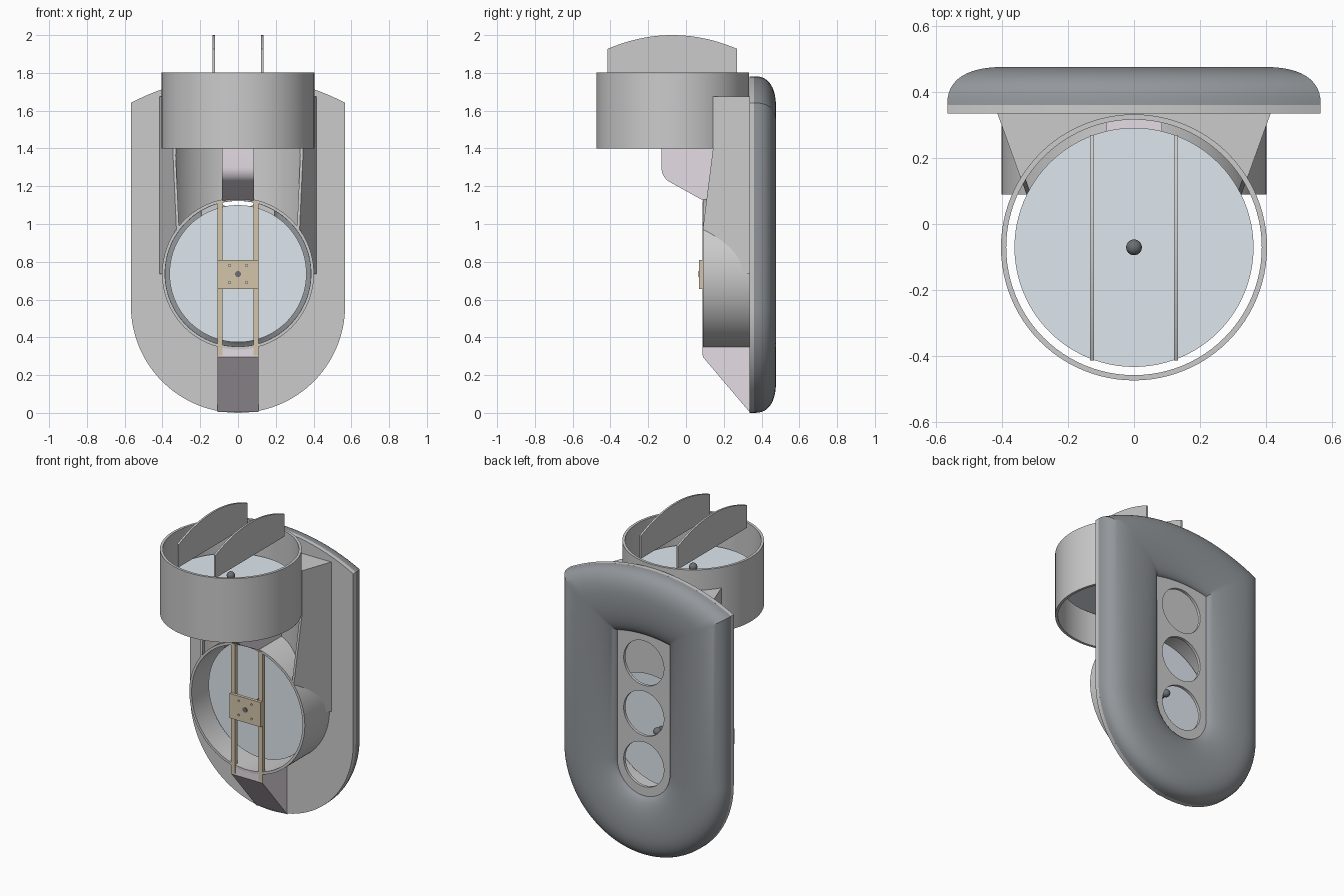
import bpy, bmesh, math
from mathutils import Matrix, Vector

if "Cube" in bpy.data.objects:
    bpy.data.objects.remove(bpy.data.objects["Cube"])


def material(name, rgb):
    m = bpy.data.materials.new(name)
    m.diffuse_color = (*rgb, 1)
    m.use_nodes = True
    m.node_tree.nodes["Principled BSDF"].inputs["Base Color"].default_value = m.diffuse_color
    return m


PAD = material("pad_grey", (0.29, 0.31, 0.33))
BLUE = material("pale_blue", (0.73, 0.80, 0.86))
PINK = material("pale_mauve", (0.78, 0.72, 0.78))
TAN = material("tan", (0.66, 0.56, 0.40))
DARK = material("dark", (0.15, 0.16, 0.17))


def finish(name, bm, mat=None, smooth=True):
    bmesh.ops.recalc_face_normals(bm, faces=bm.faces)
    me = bpy.data.meshes.new(name)
    bm.to_mesh(me)
    bm.free()
    ob = bpy.data.objects.new(name, me)
    bpy.context.collection.objects.link(ob)
    if mat:
        me.materials.append(mat)
    if smooth:
        shade(ob)
    return ob


def shade(ob):
    bpy.ops.object.select_all(action='DESELECT')
    ob.select_set(True)
    bpy.context.view_layer.objects.active = ob
    bpy.ops.object.shade_smooth_by_angle(angle=math.radians(30))


def loft(name, rings, mat=None, caps=True, closed=False):
    """Join equal-length point rings with quads."""
    bm = bmesh.new()
    vs = [[bm.verts.new(p) for p in r] for r in rings]
    n = len(vs[0])
    pairs = list(zip(vs, vs[1:])) + ([(vs[-1], vs[0])] if closed else [])
    for a, b in pairs:
        for i in range(n):
            j = (i + 1) % n
            bm.faces.new((a[i], a[j], b[j], b[i]))
    if caps and not closed:
        bm.faces.new(vs[0])
        bm.faces.new(vs[-1])
    return finish(name, bm, mat)


def box(name, x, y, z, mat=None):
    rings = [[(x[0], y[0], k), (x[1], y[0], k), (x[1], y[1], k), (x[0], y[1], k)] for k in z]
    return loft(name, rings, mat)


def circle(r, c, axis, t, n=96):
    """Circle around a z axis (c = x, y) or a y axis (c = x, z) at station t."""
    pts = []
    for i in range(n):
        a = 2 * math.pi * i / n
        u, v = c[0] + r * math.cos(a), c[1] + r * math.sin(a)
        pts.append((u, v, t) if axis == 'z' else (u, t, v))
    return pts


def cyl(name, r, c, axis, t0, t1, mat=None, n=96):
    return loft(name, [circle(r, c, axis, t, n) for t in (t0, t1)], mat)


def tube(name, ro, ri, c, axis, t0, t1):
    return loft(name, [circle(r, c, axis, t) for r, t in
                       ((ro, t0), (ro, t1), (ri, t1), (ri, t0))], closed=True)


def side_prism(name, x0, x1, prof, mat=None):
    return loft(name, [[(x, y, z) for y, z in prof] for x in (x0, x1)], mat)


def ball(name, r, pos, mat):
    bm = bmesh.new()
    bmesh.ops.create_uvsphere(bm, u_segments=24, v_segments=12, radius=r,
                              matrix=Matrix.Translation(Vector(pos)))
    return finish(name, bm, mat)


def cut(ob, cutters):
    for c in cutters:
        c.hide_render = True
        m = ob.modifiers.new("cut", 'BOOLEAN')
        m.operation, m.solver, m.object = 'DIFFERENCE', 'EXACT', c
        bpy.context.view_layer.objects.active = ob
        bpy.ops.object.modifier_apply(modifier=m.name)
        bpy.data.objects.remove(c)
    shade(ob)


TOP, LOW = (0, -0.071), (0, 0.737)


# Back shield outline: round bottom, straight sides, shallow arched top
def outline(off, y):
    w, r = 0.567 - off, 1.212 - off
    pts = [(w * math.cos(a), y, 0.567 + w * math.sin(a))
           for a in (math.pi + math.pi * i / 48 for i in range(49))]
    half = math.asin(w / r)
    for i in range(25):
        a = half - 2 * half * i / 24
        pts.append((r * math.sin(a), y, 0.57 + r * math.cos(a)))
    return pts


# Front plate, open behind the lower duct
plate = loft("back_plate", [outline(0, 0.335), outline(0, 0.361)])
cut(plate, [cyl("duct_cutter", 0.385, LOW, 'y', 0.3, 0.4)])

# Inset strip with three round openings
strip = loft("opening_strip", [outline(0.375, 0.402), outline(0.375, 0.42)])
cut(strip, [cyl("hole_cutter", 0.14, (0, z), 'y', 0.35, 0.45, n=64) for z in (0.58, 0.9, 1.217)])

# Hollow rounded pad swept around the shield with mitred top corners
rings = []
for i in range(13):
    a = math.pi / 2 * i / 12
    rings.append(outline(0.18 * (1 - max(0, math.cos(a)) ** 0.8), 0.36 + 0.117 * math.sin(a) ** 0.8))
for i in range(1, 13):
    a = math.pi / 2 * i / 12
    rings.append(outline(0.18 + 0.204 * math.sin(a), 0.415 + 0.062 * max(0, math.cos(a))))
loft("back_pad", rings, PAD, caps=False)

# Ducts
tube("upper_duct", 0.404, 0.388, TOP, 'z', 1.4, 1.803)
tube("lower_duct", 0.402, 0.386, LOW, 'y', 0.09, 0.336)

# Bracket block joining both ducts to the plate, hollowed by the ducts
stations = ((0.735, 0.09), (0.98, 0.09), (1.4, 0.143), (1.675, 0.143))


def outer_x(yf):
    return 0.415 - (0.336 - yf) * 0.36


bracket = loft("duct_bracket", [[(-0.415, 0.336, z), (-outer_x(y), y, z), (outer_x(y), y, z),
                                 (0.415, 0.336, z)] for z, y in stations])
cut(bracket, [cyl("upper_cutter", 0.391, TOP, 'z', 0.5, 2.0),
              cyl("lower_cutter", 0.391, LOW, 'y', 0.0, 0.5)])

# Mauve fairings above and below the lower duct
curve = [(-0.13 + 0.075 * (1 - math.cos(a)), 1.30 - 0.085 * math.sin(a))
         for a in (math.radians(9 * i) for i in range(8))]
upper = side_prism("upper_fairing", -0.085, 0.085,
                   [(-0.13, 1.4)] + curve + [(0.09, 1.125), (0.09, 1.1), (0.325, 1.1), (0.325, 1.4)], PINK)
lower = side_prism("lower_fairing", -0.108, 0.108,
                   [(0.09, 0.295), (0.336, 0.005), (0.336, 0.36), (0.09, 0.36)], PINK)
for ob in (upper, lower):
    cut(ob, [cyl("fairing_cutter", 0.394, LOW, 'y', -0.2, 0.5)])

# Rotor discs, shafts and hubs
cyl("upper_rotor_disc", 0.363, TOP, 'z', 1.595, 1.605, BLUE)
cyl("lower_rotor_disc", 0.363, LOW, 'y', 0.225, 0.235, BLUE)
ball("upper_hub", 0.024, (0, -0.071, 1.635), DARK)
cyl("upper_shaft", 0.012, TOP, 'z', 1.6, 1.635, DARK, n=24)
ball("lower_hub", 0.024, (0, 0.285, 0.735), DARK)
cyl("lower_shaft", 0.016, (0, 0.735), 'y', 0.066, 0.28, DARK, n=24)

# Motor mount plate with bolt holes
mount = box("motor_plate", (-0.108, 0.108), (0.07, 0.09), (0.655, 0.81), TAN)
cut(mount, [cyl("bolt_cutter", 0.006, (x, z), 'y', 0.05, 0.1, n=16)
            for x in (-0.045, 0.045) for z in (0.69, 0.78)])

# Paired rails, arched control vanes and thin slanted bracket cheeks
arc = [(-0.072 + 0.343 * t, 2.0 - 0.073 * t * t) for t in (1 - i / 12 for i in range(25))]
for side, s in (("left", -1), ("right", 1)):
    box(side + "_rail", (s * 0.095 - 0.013, s * 0.095 + 0.013), (0.087, 0.112), (0.305, 1.12), TAN)
    side_prism(side + "_vane", s * 0.128 - 0.006, s * 0.128 + 0.006,
               [(-0.415, 1.785), (0.271, 1.785)] + arc)
    cheek = loft(side + "_cheek", [[(s * 0.414, 0.335, z), (s * outer_x(y), y, z),
                                    (s * (outer_x(y) - 0.014), y, z), (s * 0.40, 0.335, z)]
                                   for z, y in stations[:3]])
    cut(cheek, [cyl("cheek_cutter", 0.391, LOW, 'y', 0.0, 0.5)])
